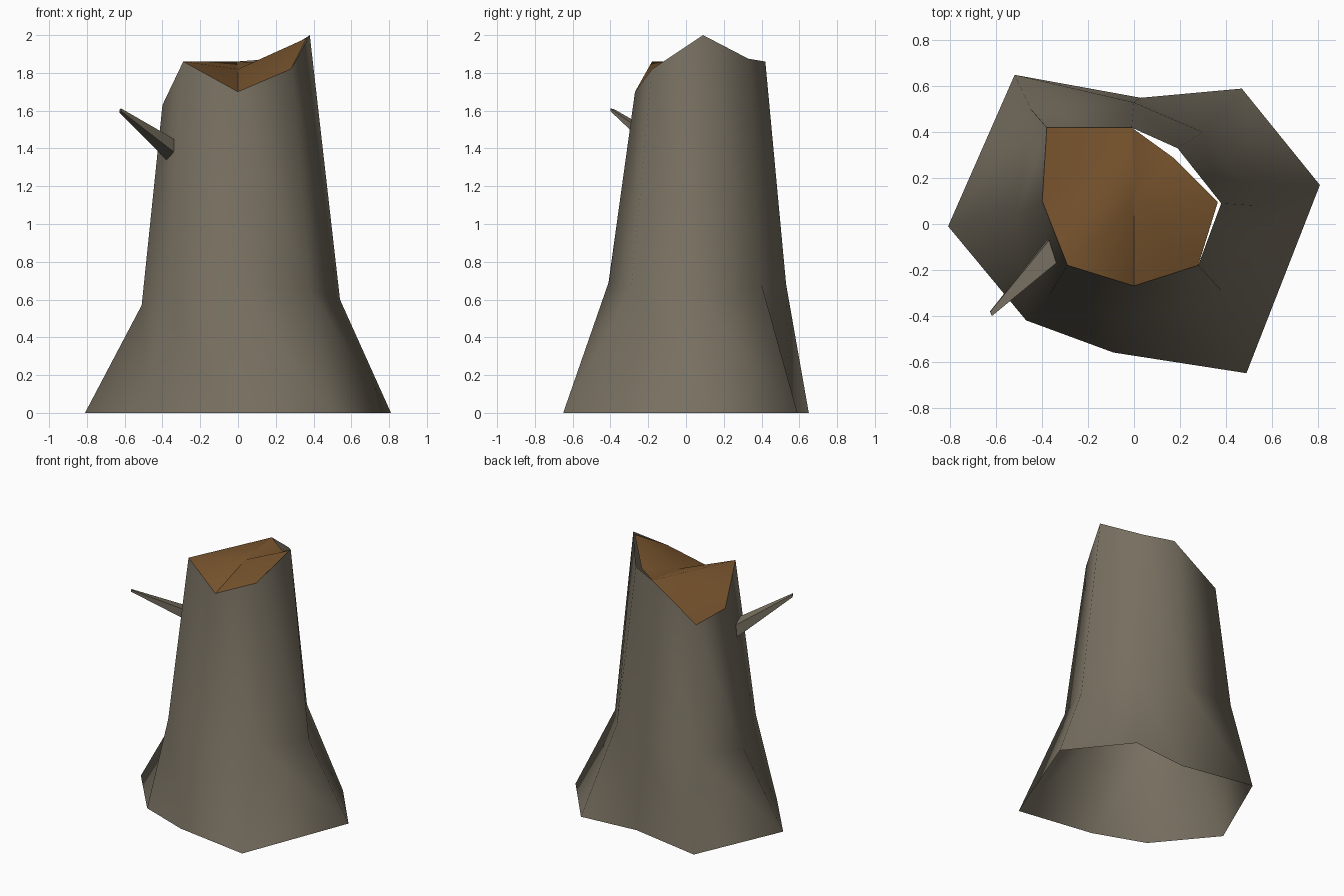
import bpy
import bmesh
from math import radians
from mathutils import Vector

cube = bpy.data.objects.get("Cube")
if cube:
    bpy.data.objects.remove(cube, do_unlink=True)


def make_material(name, color):
    mat = bpy.data.materials.new(name)
    mat.use_nodes = True
    mat.diffuse_color = color
    mat.node_tree.nodes["Principled BSDF"].inputs["Base Color"].default_value = color
    return mat


def finish(bm, name, mat, angle):
    """Turn a bmesh into a shaded object."""
    mesh = bpy.data.meshes.new(name)
    bm.to_mesh(mesh)
    bm.free()
    mesh.materials.append(mat)
    obj = bpy.data.objects.new(name, mesh)
    bpy.context.collection.objects.link(obj)
    bpy.ops.object.select_all(action="DESELECT")
    obj.select_set(True)
    bpy.context.view_layer.objects.active = obj
    bpy.ops.object.shade_smooth_by_angle(angle=radians(angle))


def loft(bm, outlines):
    """Skin closed outlines with triangles, all diagonals leaning one way."""
    rings = [[bm.verts.new(p) for p in outline] for outline in outlines]
    for lower, upper in zip(rings, rings[1:]):
        for i in range(len(lower)):
            j = (i + 1) % len(lower)
            bm.faces.new((lower[i], lower[j], upper[i]))
            bm.faces.new((lower[j], upper[j], upper[i]))
    return rings


def broken_top(name, points, faces):
    bm = bmesh.new()
    verts = [bm.verts.new(p) for p in points]
    for face in faces:
        bm.faces.new([verts[i] for i in face])
    finish(bm, name, wood, 85)


bark = make_material("grey bark", (0.185, 0.16, 0.118, 1))
wood = make_material("cut wood", (0.19, 0.09, 0.027, 1))

# Ring outlines, counter-clockwise from the model's left
base_ring = [(.81, .17, 0), (.47, .59, 0), (.03, .55, 0), (-.52, .65, 0),
             (-.81, -.01, 0), (-.47, -.42, 0), (-.09, -.56, 0), (.49, -.65, 0)]
flare_ring = [(.54, .08, .60), (.30, .40, .68), (0, .53, .68), (-.45, .50, .68),
              (-.51, .04, .57), (-.37, -.31, .66), (-.02, -.41, .69), (.38, -.29, .65)]
rim_ring = [(.38, .09, 2), (.19, .33, 1.875), (-.01, .42, 1.86), (-.38, .42, 1.62),
            (-.40, .10, 1.63), (-.29, -.18, 1.86), (0, -.27, 1.70), (.28, -.18, 1.82)]

# Hollow trunk, open at the ground
bm = bmesh.new()
loft(bm, (base_ring, flare_ring, rim_ring))
finish(bm, "trunk", bark, 120)

# Broken top: a ridge and slope on the right, a bowl on the left
centre = (0, .09, 1.82)
broken_top("broken_top_right", [centre] + rim_ring[2:7],
           [(0, 1, 4), (0, 4, 5), (1, 2, 3, 4)])
inner_rim = [rim_ring[6], rim_ring[7], (.365, .095, 1.985), (.17, .29, 1.855), rim_ring[2]]
broken_top("broken_top_left", [centre] + inner_rim,
           [(0, i, i + 1) for i in range(1, 5)])

# Broken twig: a four-sided spike leaning out of the trunk
root = [Vector(p) for p in ((-.37, -.07, 1.43), (-.38, -.07, 1.34),
                            (-.338, -.17, 1.38), (-.338, -.17, 1.45))]
root_centre = sum(root, Vector()) / 4
tip_centre = Vector((-.623, -.391, 1.602))
tip = [tip_centre + (p - root_centre) * .2 for p in root]
bm = bmesh.new()
for ring in loft(bm, (root, tip)):
    bm.faces.new(ring)
bmesh.ops.recalc_face_normals(bm, faces=bm.faces)
finish(bm, "twig", bark, 30)
